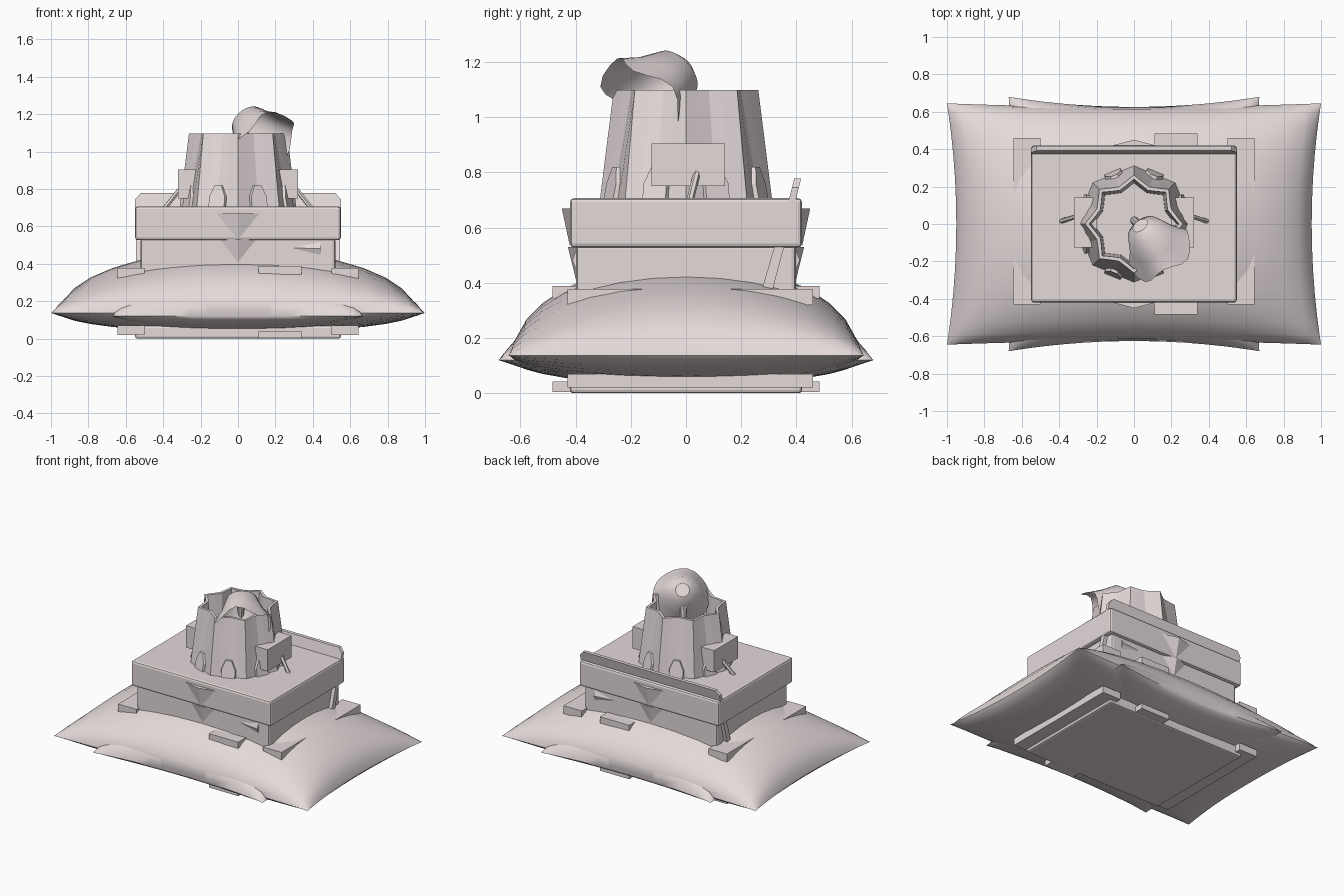
import bpy, bmesh, math
from mathutils import Vector

if "Cube" in bpy.data.objects:
    bpy.data.objects.remove(bpy.data.objects["Cube"])

mat = bpy.data.materials.new("pale pink grey")
mat.diffuse_color = (0.78, 0.70, 0.70, 1)
mat.use_nodes = True
mat.node_tree.nodes["Principled BSDF"].inputs["Base Color"].default_value = mat.diffuse_color


def make(name, verts, faces, smooth=None, bevel=0):
    me = bpy.data.meshes.new(name)
    me.from_pydata([tuple(v) for v in verts], [], faces)
    bm = bmesh.new()
    bm.from_mesh(me)
    bmesh.ops.remove_doubles(bm, verts=bm.verts, dist=1e-5)
    bmesh.ops.recalc_face_normals(bm, faces=bm.faces)
    bm.to_mesh(me)
    bm.free()
    ob = bpy.data.objects.new(name, me)
    bpy.context.collection.objects.link(ob)
    me.materials.append(mat)
    if bevel:
        m = ob.modifiers.new("bevel", "BEVEL")
        m.width, m.segments = bevel, 2
    if smooth:
        bpy.ops.object.select_all(action="DESELECT")
        ob.select_set(True)
        bpy.context.view_layer.objects.active = ob
        bpy.ops.object.shade_smooth_by_angle(angle=math.radians(smooth))
    return ob


def box(name, x0, x1, y0, y1, z0, z1, bevel=0):
    v = [(x, y, z) for x in (x0, x1) for y in (y0, y1) for z in (z0, z1)]
    f = [(0, 1, 3, 2), (4, 6, 7, 5), (0, 4, 5, 1), (2, 3, 7, 6), (0, 2, 6, 4), (1, 5, 7, 3)]
    return make(name, v, f, bevel=bevel)


def rings(name, loops, cap_start=False, cap_end=False, smooth=None):
    n = len(loops[0])
    verts = [p for loop in loops for p in loop]
    faces = [(i * n + j, i * n + (j + 1) % n, (i + 1) * n + (j + 1) % n, (i + 1) * n + j)
             for i in range(len(loops) - 1) for j in range(n)]
    if cap_start:
        faces.append(tuple(range(n)))
    if cap_end:
        faces.append(tuple(range(len(verts) - n, len(verts))))
    return make(name, verts, faces, smooth)


def circle(c, d, r, n, wave=0):
    c, d = Vector(c), Vector(d).normalized()
    a = d.orthogonal().normalized()
    b = d.cross(a)
    return [c + r * (a * math.cos(t) + b * math.sin(t)) + d * wave * math.cos(4 * t)
            for t in (2 * math.pi * k / n for k in range(n))]


def rod(name, p, q, r, n=6):
    d = Vector(q) - Vector(p)
    return rings(name, [circle(p, d, r, n), circle(q, d, r, n)], True, True)


def cushion(name, a, b, pinch_x, pinch_y, zc, up, down, n=16):
    # pillow with pinched sides and pointed corners
    verts, faces = [], []
    for h in (up, -down):
        o = len(verts)
        for i in range(n + 1):
            for j in range(n + 1):
                s, t = (math.pi * (k / n - 0.5) for k in (i, j))
                u, v = math.sin(s), math.sin(t)
                verts.append((a * u * (1 - pinch_x * (1 - v * v)),
                              b * v * (1 - pinch_y * (1 - u * u)),
                              zc + h * math.cos(s) * math.cos(t)))
        faces += [(o + i * (n + 1) + j, o + (i + 1) * (n + 1) + j,
                   o + (i + 1) * (n + 1) + j + 1, o + i * (n + 1) + j + 1)
                  for i in range(n) for j in range(n)]
    return make(name, verts, faces, 50)


# Two crossed cushions
cushion("wide_cushion", 1.0, 0.645, 0.05, 0.03, 0.137, 0.34, 0.105)
cushion("deep_cushion", 0.67, 0.68, 0.03, 0.08, 0.12, 0.335, 0.09)

# Base plate and side strips under the cushion
box("base_plate", -0.55, 0.55, -0.42, 0.42, 0, 0.07, 0.012)
for s, side in ((-1, "left"), (1, "right")):
    xs = sorted((s * 0.5, s * 0.645))
    box(side + "_lower_strip", *xs, -0.43, 0.46, 0.02, 0.07)
    box(side + "_upper_strip", *xs, -0.43, 0.46, 0.32, 0.377)

# Box body with overhanging lid
box("lower_body", -0.52, 0.52, -0.398, 0.398, 0.33, 0.54, 0.015)
box("lid", -0.55, 0.55, -0.42, 0.42, 0.527, 0.707, 0.015)

# Chamfered rail on the back edge of the lid
prof = [(-0.55, 0.69), (0.55, 0.69), (0.55, 0.745), (0.52, 0.778), (-0.52, 0.778), (-0.55, 0.745)]
rings("back_rail", [[(x, 0.37 + (z - 0.69) * 0.25, z) for x, z in prof],
                    [(x, 0.395 + (z - 0.69) * 0.25, z) for x, z in prof]], True, True)

# Front and back fittings
for s, side in ((-1, "front"), (1, "back")):
    for part, w, y, out, z1, z0 in (("upper", 0.115, 0.42, 0.45, 0.67, 0.53),
                                    ("lower", 0.1, 0.397, 0.428, 0.53, 0.405)):
        make(side + "_" + part + "_triangle",
             [(-w, s * y, z1), (w, s * y, z1), (0, s * out, z1), (0, s * y, z0)],
             [(0, 1, 2), (0, 2, 3), (2, 1, 3), (1, 0, 3)])
    ys = sorted((s * 0.35, s * 0.483))
    box(side + "_upper_tab", 0.11, 0.34, *ys, 0.343, 0.388)
    box(side + "_lower_tab", 0.11, 0.34, *ys, 0.004, 0.042)
    y0, y1 = s * 0.395, s * 0.412
    make(side + "_spike", [(0.26, y0, 0.485), (0.44, y0, 0.525), (0.44, y0, 0.44), (0.44, y1, 0.482)],
         [(0, 1, 2), (0, 1, 3), (1, 2, 3), (2, 0, 3)])

# Side fittings: slanted braces, boxes and levers
for s, side in ((-1, "left"), (1, "right")):
    quad = [(0.27, 0.36), (0.31, 0.36), (0.355, 0.53), (0.32, 0.53)]
    rings(side + "_brace", [[(s * x, y, z) for y, z in quad] for x in (0.51, 0.545)], True, True)
    box(side + "_side_box", *sorted((s * 0.2, s * 0.322)), -0.125, 0.142, 0.75, 0.905)
    rod(side + "_lever", (s * 0.39, 0.015, 0.70), (s * 0.31, 0.04, 0.80), 0.013)


# Fluted open tower
def star(r_out, r_in, z):
    return [(r * math.cos(t), r * math.sin(t), z) for k in range(32)
            for t in [2 * math.pi * k / 32]
            for r in [r_out if k % 4 == 0 else r_in if k % 4 == 2 else (r_out + r_in * 2) / 3]]


rings("tower", [star(0.312, 0.285, 0.70), star(0.262, 0.215, 1.098),
                star(0.24, 0.195, 1.098), star(0.22, 0.18, 0.80)], True, True)

# Small faceted bumps around the foot of the tower
for k in range(8):
    t = math.pi * (k + 0.5) / 4
    d = Vector((math.cos(t), math.sin(t), 0))
    e = Vector((-d.y, d.x, 0))
    arch = [(-0.06, 0.70), (-0.06, 0.76), (-0.025, 0.82), (0.025, 0.82), (0.06, 0.76), (0.06, 0.70)]
    rings("tower_bump_%d" % (k + 1),
          [[d * 0.24 + e * x + Vector((0, 0, z)) for x, z in arch],
           [d * (0.305 - (z - 0.70) * 0.2) + e * x * 0.75 + Vector((0, 0, z)) for x, z in arch]],
          True, True)

# Tilted flared hood with a wavy rim, on a stem
axis = Vector((0.10, -0.13, -0.12)).normalized()
top = Vector((0.05, -0.03, 1.165))
rings("hood", [circle(top - axis * 0.035, axis, 0.045, 24),
               circle(top, axis, 0.095, 24),
               circle(top + axis * 0.10, axis, 0.135, 24, 0.01),
               circle(top + axis * 0.19, axis, 0.185, 24, 0.028)], True, smooth=35)
rod("hood_stem", (0, 0.02, 0.78), (0.04, -0.02, 1.16), 0.022, 8)
